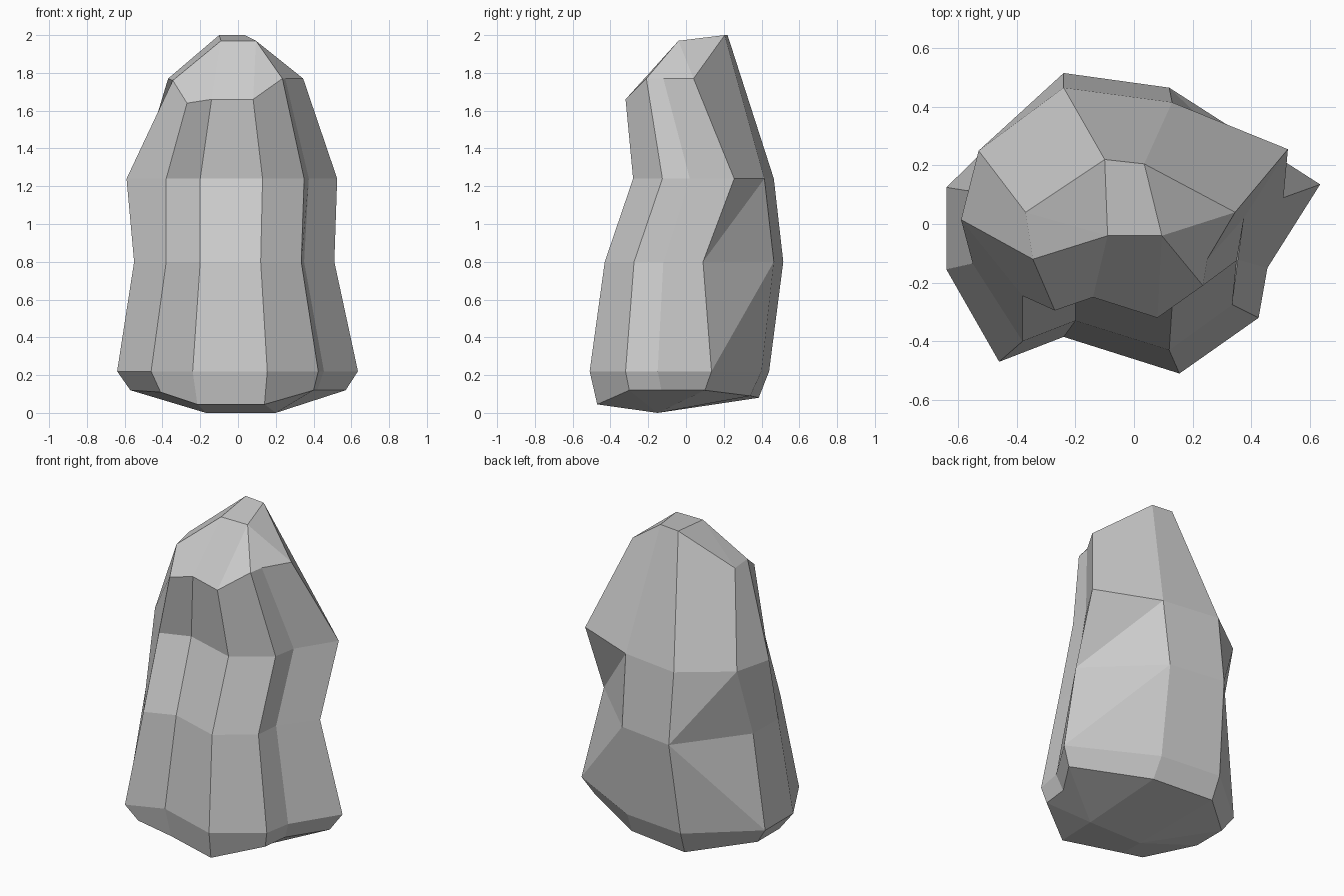
import bpy, bmesh

if "Cube" in bpy.data.objects:
    bpy.data.objects.remove(bpy.data.objects["Cube"])

# Cross-sections of the boulder, ten corners each, counter-clockwise from front-left
foot = [(-.41, -.41, .11), (-.215, -.36, .045), (.14, -.47, .045), (.40, -.30, .12), (.42, -.13, .12),
        (.57, .10, .12), (.14, .34, .09), (-.26, .385, .08), (-.57, .10, .12), (-.57, -.12, .12)]
base = [(-.46, -.47), (-.24, -.385), (.155, -.51), (.425, -.32), (.455, -.15),
        (.635, .135), (.13, .40), (-.27, .44), (-.64, .125), (-.64, -.155)]
waist = [(-.38, -.40), (-.20, -.33), (.12, -.43), (.335, -.275), (.35, -.12),
         (.51, .09), (.12, .465), (-.24, .515), (-.545, .11), (-.55, -.135)]
chest = [(-.38, -.245), (-.20, -.18), (.13, -.28), (.35, -.125), (.375, .02),
         (.525, .255), (.13, .415), (-.24, .465), (-.53, .25), (-.59, .015)]
crown = [(-.27, -.295, 1.64), (-.14, -.25, 1.66), (.08, -.32, 1.66), (.235, -.21, 1.77), (.25, -.12, 1.77),
         (.345, .04, 1.77), (.035, .205, 2), (-.10, .22, 2), (-.37, .04, 1.77), (-.345, -.12, 1.76)]

bm = bmesh.new()


def ring(points, z=None):
    return [bm.verts.new(p if z is None else (*p, z)) for p in points]


rings = [ring(foot), ring(base, .22), ring(waist, .8), ring(chest, 1.24), ring(crown)]

# Side facets; creased quads are split along the visible diagonal
rising = {(1, 5), (2, 5), (2, 7)}
falling = {(1, 7)}
rising_alt = {(2, 7)}
for k in range(4):
    for i in range(10):
        j = (i + 1) % 10
        a, b, c, d = rings[k][i], rings[k][j], rings[k + 1][j], rings[k + 1][i]
        if (k, i) in rising:
            faces = [(a, b, c), (a, c, d)]
        elif (k, i) in falling:
            faces = [(a, b, d), (b, c, d)]
        else:
            faces = [(a, b, c, d)]
        for f in faces:
            bm.faces.new(f)


# Caps close each end onto a short ridge of two points
def cap(r, left, right):
    p, q = bm.verts.new(left), bm.verts.new(right)
    for f in ((r[9], r[0], r[1], p), (r[1], r[2], q, p), (r[2], r[3], q), (r[3], r[4], r[5], q),
              (r[5], r[6], q), (r[6], r[7], p, q), (r[7], r[8], p), (r[8], r[9], p)):
        bm.faces.new(f)


cap(rings[0], (-.17, -.15, 0), (.20, -.15, 0))
cap(rings[-1], (-.09, -.04, 1.97), (.095, -.04, 1.97))

bmesh.ops.recalc_face_normals(bm, faces=bm.faces)
mesh = bpy.data.meshes.new("boulder")
bm.to_mesh(mesh)
bm.free()
bpy.context.collection.objects.link(bpy.data.objects.new("boulder", mesh))
